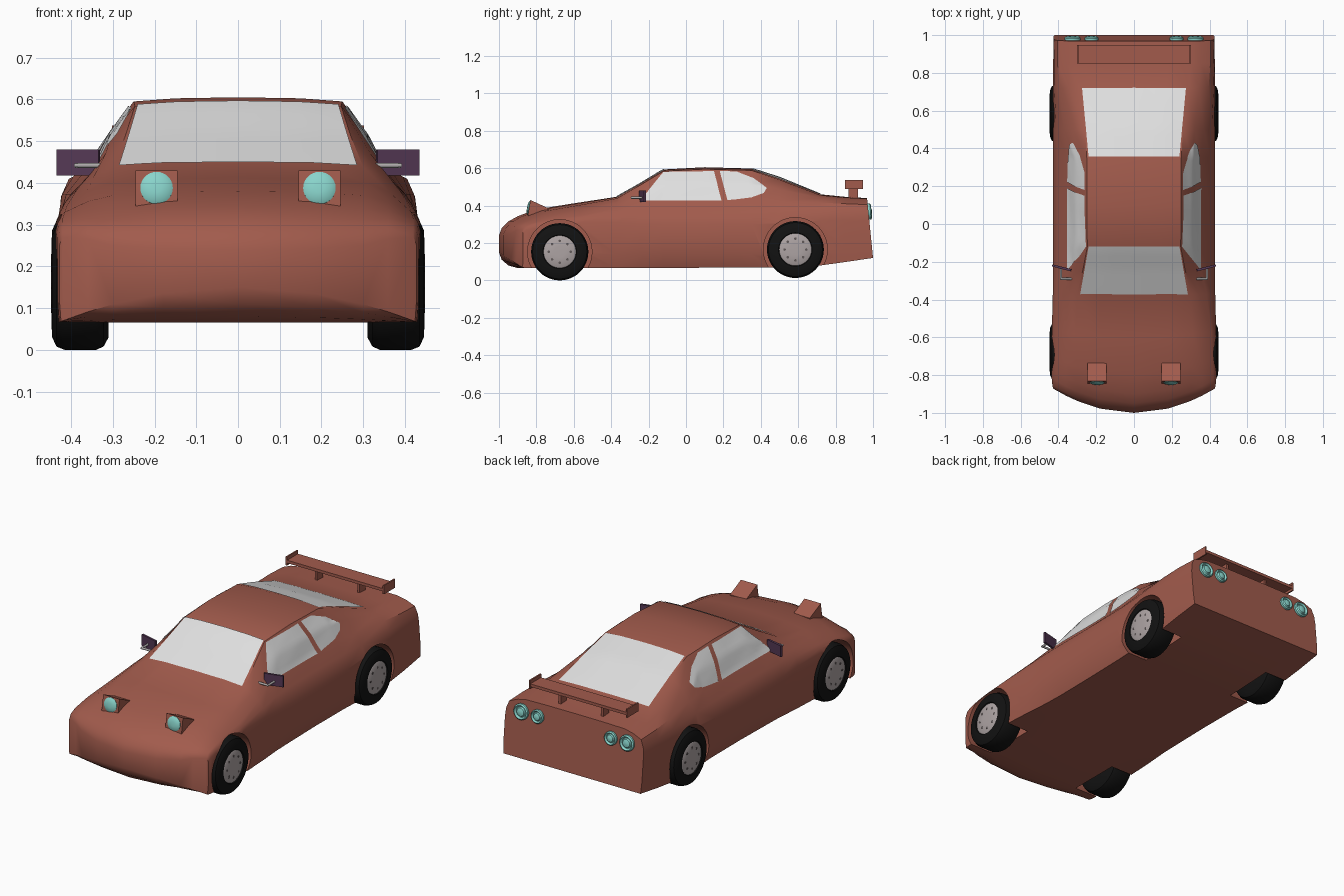
import bpy, bmesh, math
from mathutils import Matrix, Vector
from mathutils.bvhtree import BVHTree

if "Cube" in bpy.data.objects:
    bpy.data.objects.remove(bpy.data.objects["Cube"])


def material(name, rgb):
    m = bpy.data.materials.new(name)
    m.diffuse_color = (*rgb, 1)
    m.use_nodes = True
    m.node_tree.nodes["Principled BSDF"].inputs["Base Color"].default_value = m.diffuse_color
    return m


RED = material("brick red paint", (0.36, 0.105, 0.073))
GLASS = material("pale glass", (0.74, 0.74, 0.74))
BLACK = material("black rubber", (0.006, 0.006, 0.006))
RIM = material("warm grey rim", (0.42, 0.37, 0.37))
TEAL = material("teal lens", (0.25, 0.66, 0.60))
PURPLE = material("dark purple", (0.09, 0.04, 0.09))
METAL = material("grey metal", (0.42, 0.40, 0.40))
DARK = material("dark hole", (0.12, 0.10, 0.10))


def finish(name, bm, mat, angle=35):
    bmesh.ops.recalc_face_normals(bm, faces=bm.faces)
    mesh = bpy.data.meshes.new(name)
    bm.to_mesh(mesh)
    bm.free()
    mesh.materials.append(mat)
    ob = bpy.data.objects.new(name, mesh)
    bpy.context.collection.objects.link(ob)
    smooth(ob, angle)
    return ob


def smooth(ob, angle=35):
    bpy.ops.object.select_all(action='DESELECT')
    ob.select_set(True)
    bpy.context.view_layer.objects.active = ob
    bpy.ops.object.shade_smooth_by_angle(angle=math.radians(angle))


def lathe(name, profile, centre, direction, mat, n=40):
    """Spin (radius, height) points around an axis."""
    bm = bmesh.new()
    rings = [[bm.verts.new((r * math.cos(2 * math.pi * i / n), r * math.sin(2 * math.pi * i / n), h))
              for i in range(n)] for r, h in profile]
    for a, b in zip(rings, rings[1:]):
        for i in range(n):
            j = (i + 1) % n
            bm.faces.new((a[i], a[j], b[j], b[i]))
    bm.faces.new(rings[0])
    bm.faces.new(rings[-1])
    rot = Vector((0, 0, 1)).rotation_difference(Vector(direction)).to_matrix().to_4x4()
    bm.transform(Matrix.Translation(centre) @ rot)
    return finish(name, bm, mat)


def box(name, centre, size, mat, turn=0):
    bm = bmesh.new()
    bmesh.ops.create_cube(bm, size=1)
    bm.transform(Matrix.Translation(centre) @ Matrix.Rotation(turn, 4, 'Z') @ Matrix.Diagonal((*size, 1)))
    return finish(name, bm, mat)


def prism(name, outline, x0, x1, mat):
    """Extrude a (y, z) outline across x."""
    bm = bmesh.new()
    a = [bm.verts.new((x0, y, z)) for y, z in outline]
    b = [bm.verts.new((x1, y, z)) for y, z in outline]
    bm.faces.new(a)
    bm.faces.new(b)
    for i in range(len(a)):
        j = (i + 1) % len(a)
        bm.faces.new((a[i], a[j], b[j], b[i]))
    return finish(name, bm, mat)


# Body stations: y, bow, bottom, width, side top, shoulder w/z, top edge w/z, centre z
stations = [
    (-1.00, .13, .15, .428, .25, .42, .27, .30, .25, .24),
    (-.985, .13, .11, .432, .27, .42, .29, .30, .285, .28),
    (-.95, .13, .08, .436, .28, .42, .305, .30, .312, .315),
    (-.90, .125, .066, .438, .285, .42, .315, .30, .338, .343),
    (-.80, .09, .065, .438, .29, .415, .33, .30, .37, .38),
    (-.60, .03, .065, .435, .31, .41, .345, .31, .40, .412),
    (-.37, 0, .065, .430, .31, .385, .385, .30, .438, .447),
    (-.24, 0, .065, .430, .30, .355, .42, .27, .512, .52),
    (-.12, 0, .065, .430, .30, .347, .428, .247, .584, .593),
    (.10, 0, .068, .430, .30, .345, .43, .25, .595, .605),
    (.35, 0, .07, .430, .30, .352, .43, .25, .588, .598),
    (.50, 0, .07, .430, .31, .37, .425, .26, .538, .55),
    (.72, 0, .08, .430, .32, .395, .415, .288, .455, .46),
    (.85, 0, .098, .428, .32, .405, .41, .30, .443, .447),
    (1.0, 0, .12, .425, .32, .405, .405, .30, .437, .44)]


def bulge(a, b, f):
    return ((a[0] + b[0]) / 2 + f * (b[1] - a[1]), (a[1] + b[1]) / 2 - f * (b[0] - a[0]))


bm = bmesh.new()
rings = []
for s in stations:
    y, bow, zb, w, zw, ws, zs, wt, zt, zc = s
    m1 = bulge((w, zw), (ws, zs), .1)
    m2 = bulge((ws, zs), (wt, zt), .05)
    top = [(0, zc), (.6 * wt, zc - .25 * (zc - zt)), (wt, zt), m2, (ws, zs), (min(m1[0], w - .004), m1[1])]
    bottom = [(x, zb + (.066 - zb) * (x / .43) ** 2 if bow else zb) for x, _ in top]
    zl = bottom[-1][1]
    half = bottom + [(w, zl + .3 * (zw - zl)), (w, zw)] + top[::-1]
    ring = half + [(-x, z) for x, z in half[12:0:-1]]
    tail = .1 if y == 1 else 0
    rings.append([bm.verts.new((x, y + bow * (x / .43) ** 2 - tail * max(0, z - .12), z)) for x, z in ring])
for a, b in zip(rings, rings[1:]):
    for i in range(26):
        j = (i + 1) % 26
        bm.faces.new((a[i], a[j], b[j], b[i]))
for r in (rings[0], rings[-1]):
    for i in range(6):
        q = (i, i + 1, 12 - i, 13 - i)
        bm.faces.new([r[k] for k in q])
        bm.faces.new([r[(26 - k) % 26] for k in q])
bmesh.ops.recalc_face_normals(bm, faces=bm.faces)
surface = BVHTree.FromBMesh(bm)
body = finish("car_body", bm, RED)

# Wheel wells cut from the body
FRONT, REAR = (-.675, .153, .153), (.585, .165, .152)
for y, z, r in (FRONT, REAR):
    for s in (1, -1):
        well = lathe("wheel_well_cutter", [(r + .019, 0), (r + .019, .3)], (s * .29, y, z), (s, 0, 0), RED, 48)
        well.hide_render = True
        mod = body.modifiers.new("well", 'BOOLEAN')
        mod.operation, mod.solver, mod.object = 'DIFFERENCE', 'EXACT', well
        bpy.context.view_layer.objects.active = body
        bpy.ops.object.modifier_apply(modifier="well")
        bpy.data.objects.remove(well)
smooth(body, 32)


# Glass panes laid on the body surface
def pane(name, low, high, side, nu=10, nv=10):
    """Fill between two 2D polylines and project along x (side +-1) or z (side 0)."""
    def along(line):
        pts = []
        for a, b in zip(line, line[1:]):
            pts += [Vector(a).lerp(Vector(b), i / nu) for i in range(nu)]
        return pts + [Vector(line[-1])]
    bm = bmesh.new()
    grid = []
    for a, b in zip(along(low), along(high)):
        col = []
        for v in range(nv + 1):
            p = a.lerp(b, v / nv)
            start, ray = ((side, p.x, p.y), (-side, 0, 0)) if side else ((p.x, p.y, 2), (0, 0, -1))
            hit, normal, _, _ = surface.ray_cast(Vector(start), Vector(ray))
            col.append(bm.verts.new(hit + normal * .004))
        grid.append(col)
    for a, b in zip(grid, grid[1:]):
        for v in range(nv):
            bm.faces.new((a[v], a[v + 1], b[v + 1], b[v]))
    ob = finish(name, bm, GLASS, 60)
    if sum((p.normal.z for p in ob.data.polygons)) < 0:
        ob.data.flip_normals()


pane("windshield", [(-.285, -.37), (.285, -.37)], [(-.24, -.118), (.24, -.118)], 0)
pane("rear_window", [(-.24, .355), (.24, .355)], [(-.275, .72), (.275, .72)], 0)
for s in (1, -1):
    pane("door_window", [(-.245, .424), (.19, .424)], [(-.12, .578), (.15, .582)], s)
    pane("quarter_window", [(.222, .426), (.35, .442), (.415, .465), (.43, .488)],
         [(.18, .583), (.27, .58), (.36, .545), (.43, .494)], s, 5)

    # Wheels with rims and bolt holes
    for y, z, r in (FRONT, REAR):
        lathe("tyre", [(.08, 0), (r - .03, 0), (r - .008, .012), (r, .03), (r, .105), (r - .008, .125),
                       (r - .03, .135), (.09, .137), (.085, .13)], (s * .31, y, z), (s, 0, 0), BLACK, 48)
        lathe("rim", [(.087, .0), (.087, .008), (.08, .012), (.03, .014)], (s * .434, y, z), (s, 0, 0), RIM)
        for i in range(8):
            t = math.pi * i / 4
            lathe("rim_hole", [(.007, 0), (.007, .0025)],
                  (s * .4455, y + .058 * math.cos(t), z + .058 * math.sin(t)), (s, 0, 0), DARK, 10)

    # Pop-up headlights
    prism("headlight_pod", [(-.845, .335), (-.845, .35), (-.832, .43), (-.735, .385), (-.735, .34)],
          s * .145, s * .245, RED)
    lathe("headlight_lens", [(.039, 0), (.039, .006), (.03, .012), (.012, .015)],
          (s * .195, -.835, .387), (0, -1, .16), TEAL, 28)

    # Twin round tail lights
    for x, r in ((.325, .043), (.225, .037)):
        lathe("tail_light", [(r, -.01), (r, .012), (r * .85, .018), (r * .68, .008), (r * .6, .008),
                             (r * .5, .016), (r * .2, .02)], (s * x, .974, .368), (0, 1, .1), TEAL, 28)

    # Door mirrors on bent arms
    box("mirror", (s * .383, -.232, .449), (.104, .012, .062), PURPLE, s * .25)
    lathe("mirror_arm", [(.006, 0), (.006, .08)], (s * .31, -.29, .442), (s, 0, 0), METAL, 12)
    lathe("mirror_stem", [(.006, 0), (.006, .06)], (s * .387, -.294, .442), (0, 1, 0), METAL, 12)

    # Spoiler struts and end plates
    box("spoiler_strut", (s * .13, .895, .472), (.014, .05, .07), RED)
    box("spoiler_end_plate", (s * .298, .898, .513), (.008, .098, .048), RED)

# Spoiler wing
box("spoiler_wing", (0, .898, .51), (.594, .094, .016), RED)
